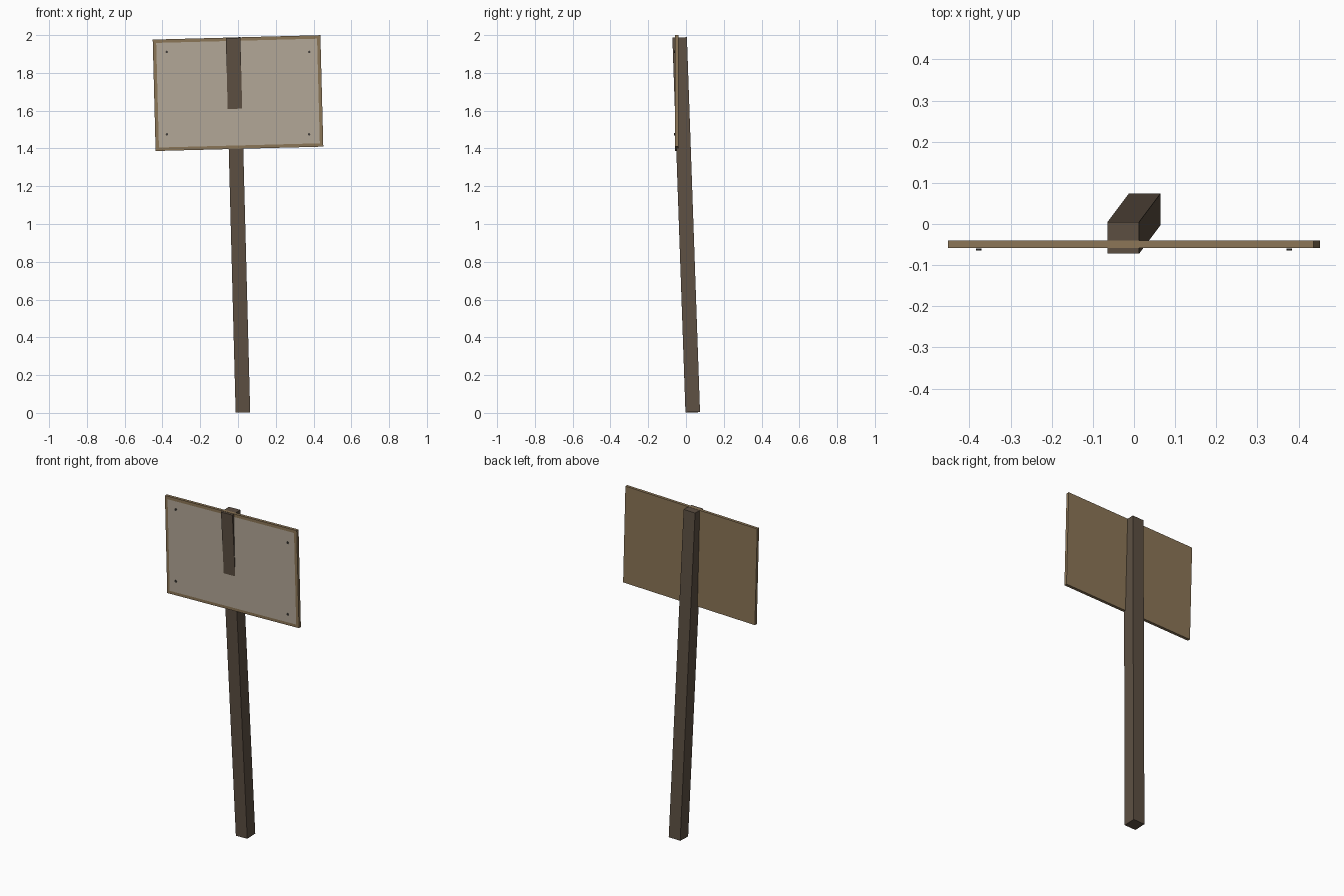
import bpy
from math import radians

if "Cube" in bpy.data.objects:
    bpy.data.objects.remove(bpy.data.objects["Cube"])

def material(name, rgb):
    m = bpy.data.materials.new(name)
    m.diffuse_color = (*rgb, 1)
    m.use_nodes = True
    m.node_tree.nodes["Principled BSDF"].inputs["Base Color"].default_value = m.diffuse_color
    return m

wood_dark = material("dark_wood", (0.11, 0.08, 0.055))
wood_light = material("light_wood", (0.26, 0.18, 0.095))
paint = material("faded_paint", (0.45, 0.39, 0.31))
iron = material("iron", (0.05, 0.045, 0.04))

def finish(name, mat):
    ob = bpy.context.object
    ob.name = name
    ob.data.materials.append(mat)
    return ob

def box(name, size, loc, rot, mat):
    bpy.ops.mesh.primitive_cube_add(size=1, location=loc, rotation=rot)
    bpy.context.object.scale = size
    return finish(name, mat)

TILT = radians(-1.5)
BOARD_Z = 1.693

# Leaning square post, whose top breaks through the board front
box("post", (0.077, 0.077, 1.985), (0, 0.001, 0.995), (radians(2), TILT, 0), wood_dark)

# Sign board
box("board", (0.888, 0.018, 0.59), (0, -0.049, BOARD_Z), (0, TILT, 0), wood_light)

# Painted face, a thin sheet just proud of the board
bpy.ops.mesh.primitive_plane_add(size=1, location=(0, -0.059, BOARD_Z),
                                 rotation=(radians(90), TILT, 0))
bpy.context.object.scale = (0.852, 0.554, 1)
finish("painted_face", paint)

# Nail heads near the corners
for sx in (-1, 1):
    for sz in (-1, 1):
        bpy.ops.mesh.primitive_cylinder_add(
            vertices=8, radius=0.0065, depth=0.005,
            location=(sx * 0.377, -0.0615, BOARD_Z + sz * 0.218),
            rotation=(radians(90), 0, 0))
        finish("nail_head", iron)
